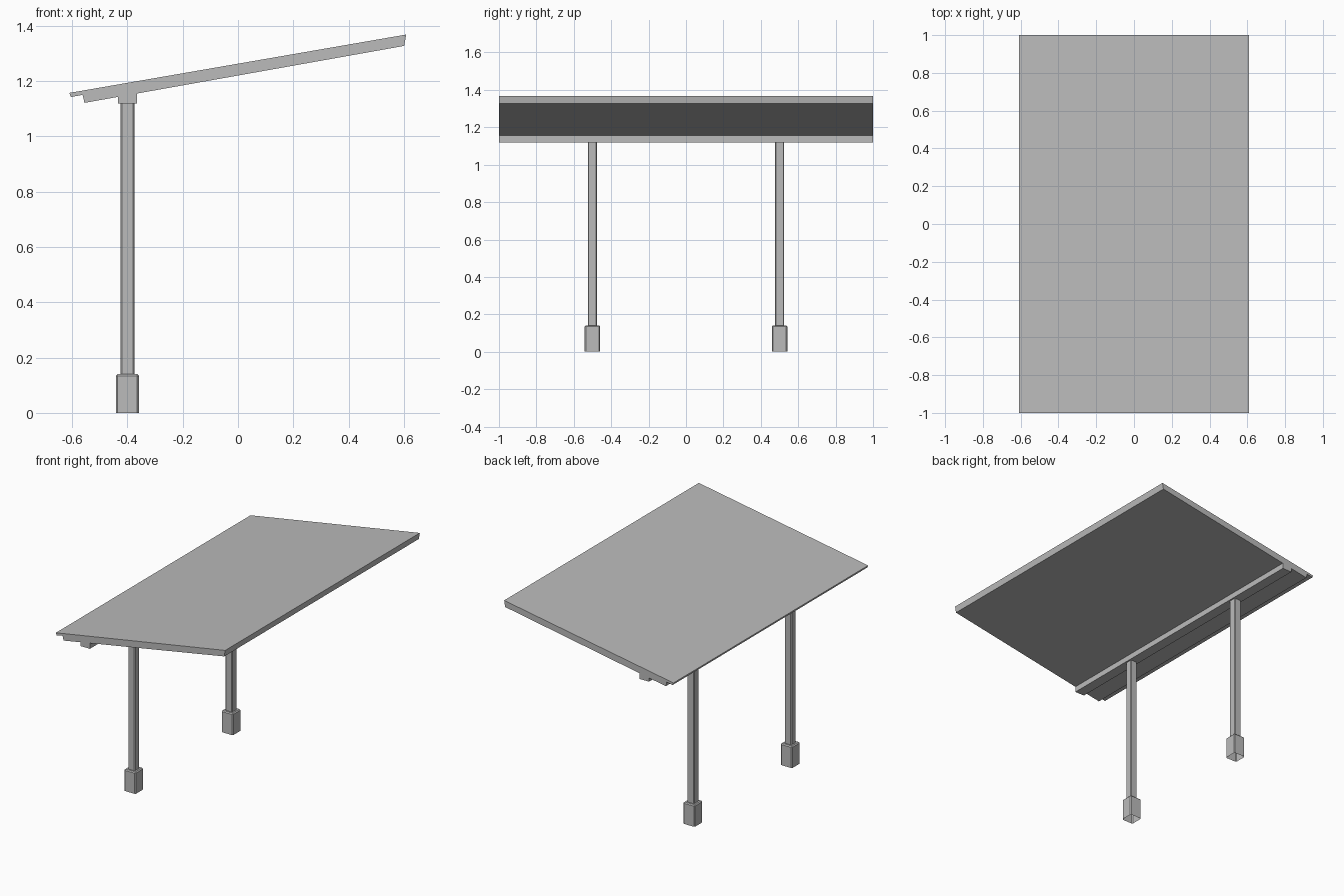
import bpy
import bmesh

cube = bpy.data.objects.get("Cube")
if cube:
    bpy.data.objects.remove(cube, do_unlink=True)

grey = bpy.data.materials.new("plain_grey")
grey.use_nodes = True
colour = (0.5, 0.5, 0.5, 1)
grey.diffuse_color = colour
grey.node_tree.nodes["Principled BSDF"].inputs["Base Color"].default_value = colour


def add_object(name, bm):
    bmesh.ops.recalc_face_normals(bm, faces=bm.faces)
    mesh = bpy.data.meshes.new(name)
    bm.to_mesh(mesh)
    bm.free()
    mesh.materials.append(grey)
    obj = bpy.data.objects.new(name, mesh)
    bpy.context.collection.objects.link(obj)
    return obj


def extrude_profile(name, points, half_length):
    """Extrude an x-z outline along y."""
    bm = bmesh.new()
    face = bm.faces.new([bm.verts.new((x, -half_length, z)) for x, z in points])
    new = bmesh.ops.extrude_face_region(bm, geom=[face])["geom"]
    verts = [v for v in new if isinstance(v, bmesh.types.BMVert)]
    bmesh.ops.translate(bm, verts=verts, vec=(0, 2 * half_length, 0))
    return add_object(name, bm)


def pillar(name, x, y, width, bottom, top, bevel, bevel_top):
    """Square column with softened edges and an open underside."""
    bm = bmesh.new()
    bmesh.ops.create_cube(bm, size=1)
    for v in bm.verts:
        v.co = (x + v.co.x * width, y + v.co.y * width,
                top if v.co.z > 0 else bottom)
    under = [f for f in bm.faces if f.calc_center_median().z < bottom + 0.001]
    bmesh.ops.delete(bm, geom=under, context="FACES_ONLY")

    def softened(edge):
        a, b = (v.co.z for v in edge.verts)
        return abs(a - b) > 0.001 or (bevel_top and a > bottom + 0.001)

    bmesh.ops.bevel(bm, geom=[e for e in bm.edges if softened(e)],
                    offset=bevel, segments=1, affect="EDGES")
    return add_object(name, bm)


# Sloping roof slab with a thin lip at its low edge
extrude_profile("roof", [
    (-0.61, 1.157), (0.608, 1.368), (0.601, 1.327),
    (-0.555, 1.121), (-0.562, 1.15), (-0.604, 1.142)], 1)

# Beam under the roof, its top cut to the slope
extrude_profile("support_beam", [
    (-0.434, 1.16), (-0.365, 1.172), (-0.365, 1.118), (-0.434, 1.118)], 1)

# Posts on wider footings
post_x = -0.4
for side, y in (("front", -0.5), ("back", 0.5)):
    pillar(side + "_post", post_x, y, 0.05, 0.13, 1.125, 0.005, False)
    pillar(side + "_footing", post_x, y, 0.083, 0, 0.14, 0.006, True)
